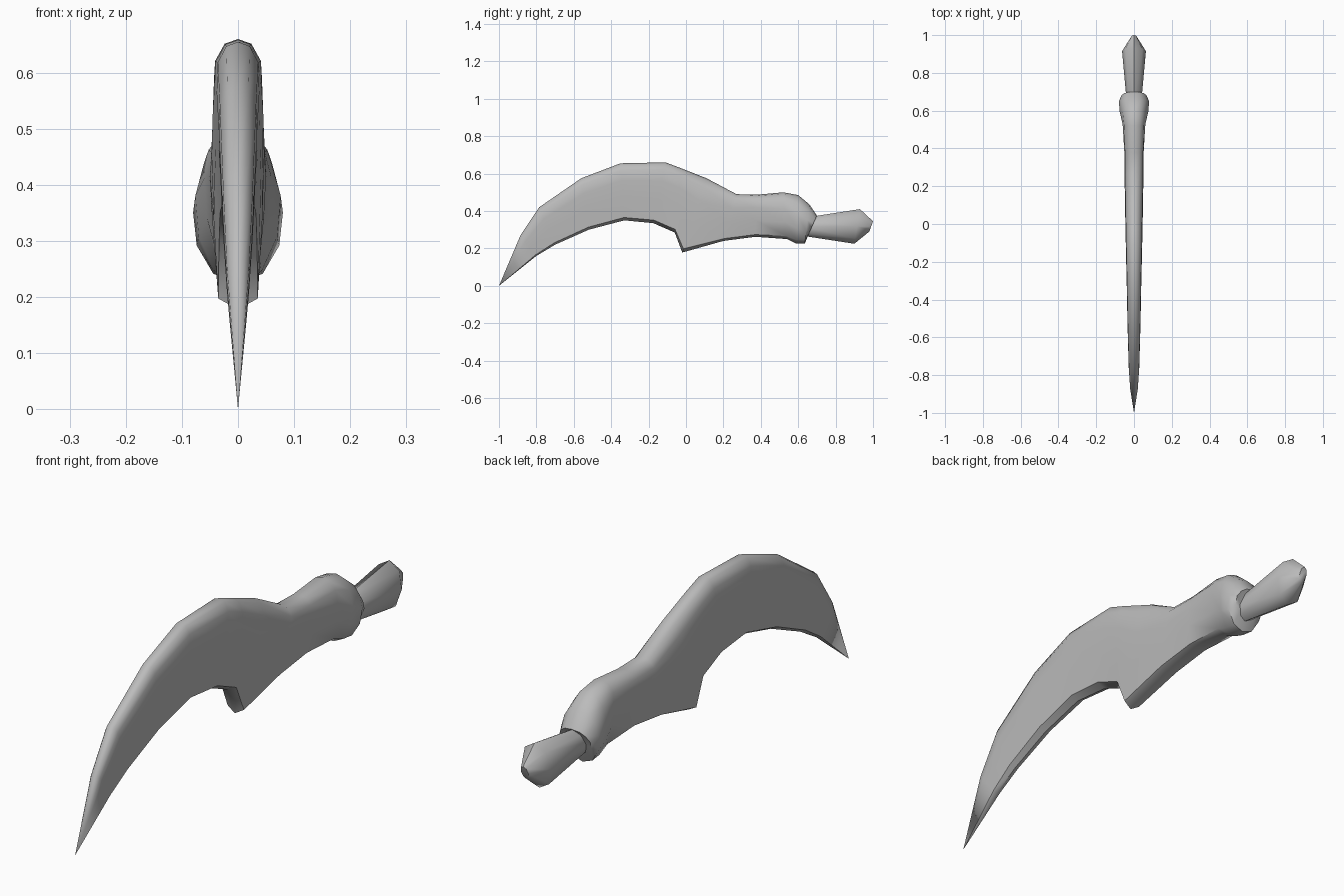
import bpy
import bmesh
import math
from mathutils import Vector

default = bpy.data.objects.get("Cube")
if default:
    bpy.data.objects.remove(default, do_unlink=True)

GREY = (0.5, 0.5, 0.5, 1.0)
metal = bpy.data.materials.new("plain grey")
metal.use_nodes = True
metal.diffuse_color = GREY
metal.node_tree.nodes["Principled BSDF"].inputs["Base Color"].default_value = GREY

# Half cross-sections from top to bottom: (share of width, share of height)
BLADE = [(0, 1), (.55, .975), (.95, .88), (1, .7), (.92, .4), (.75, .05), (0, 0)]
COLLAR = [(0, 1), (.48, .96), (.8, .82), (1, .6), (.92, .32), (.55, .08), (0, 0)]
GRIP = [(math.sin(math.pi * i / 4), (1 + math.cos(math.pi * i / 4)) / 2) for i in range(5)]


def ring(top, bottom, width, half):
    """Closed loop of points, mirrored over x = 0, between two outline points."""
    high, low = Vector((0, *top)), Vector((0, *bottom))
    side = [low.lerp(high, t) + Vector((width * w, 0, 0)) for w, t in half]
    return side + [Vector((-p.x, p.y, p.z)) for p in reversed(side[1:-1])]


def loft(name, rings, angle):
    bm = bmesh.new()
    loops = [[bm.verts.new(p) for p in points] for points in rings]
    for a, b in zip(loops, loops[1:]):
        for i in range(len(a)):
            j = (i + 1) % len(a)
            bm.faces.new((a[i], a[j], b[j], b[i]))
    bm.faces.new(loops[0])
    bm.faces.new(loops[-1])
    bmesh.ops.remove_doubles(bm, verts=bm.verts, dist=0.0005)
    bmesh.ops.recalc_face_normals(bm, faces=bm.faces)
    mesh = bpy.data.meshes.new(name)
    bm.to_mesh(mesh)
    bm.free()
    mesh.materials.append(metal)
    obj = bpy.data.objects.new(name, mesh)
    bpy.context.collection.objects.link(obj)
    bpy.ops.object.select_all(action="DESELECT")
    obj.select_set(True)
    bpy.context.view_layer.objects.active = obj
    bpy.ops.object.shade_smooth_by_angle(angle=math.radians(angle))
    return obj


# Curved blade with a spur, swelling into the collar:
# top (y, z), bottom (y, z), half width, share of collar shape
stations = [
    ((-1, 0), (-1, 0), 0, 0),
    ((-.885, .27), (-.8, .16), .021, 0),
    ((-.785, .42), (-.7, .22), .028, 0),
    ((-.56, .575), (-.52, .3), .034, 0),
    ((-.35, .655), (-.33, .35), .038, 0),
    ((-.11, .66), (-.175, .335), .043, 0),
    ((-.03, .63), (-.06, .285), .045, 0),
    ((.11, .575), (-.02, .178), .047, 0),
    ((.27, .49), (.2, .24), .05, 0),
    ((.38, .487), (.37, .262), .051, .1),
    ((.52, .5), (.54, .25), .06, .5),
    ((.6, .485), (.59, .225), .076, 1),
    ((.66, .435), (.635, .225), .08, 1),
    ((.7, .375), (.655, .275), .066, 1),
    ((.69, .36), (.66, .29), .045, 1),
]
blade_rings = []
for top, bottom, width, mix in stations:
    half = [Vector(b).lerp(Vector(c), mix) for b, c in zip(BLADE, COLLAR)]
    blade_rings.append(ring(top, bottom, width, half))
loft("blade_and_collar", blade_rings, 50)

# Flared handle with a tapered pommel
handle = [
    ((.64, .365), (.64, .265), .038),
    ((.93, .41), (.9, .225), .063),
    ((1, .345), (.98, .29), .016),
]
loft("handle", [ring(*part, GRIP) for part in handle], 50)
